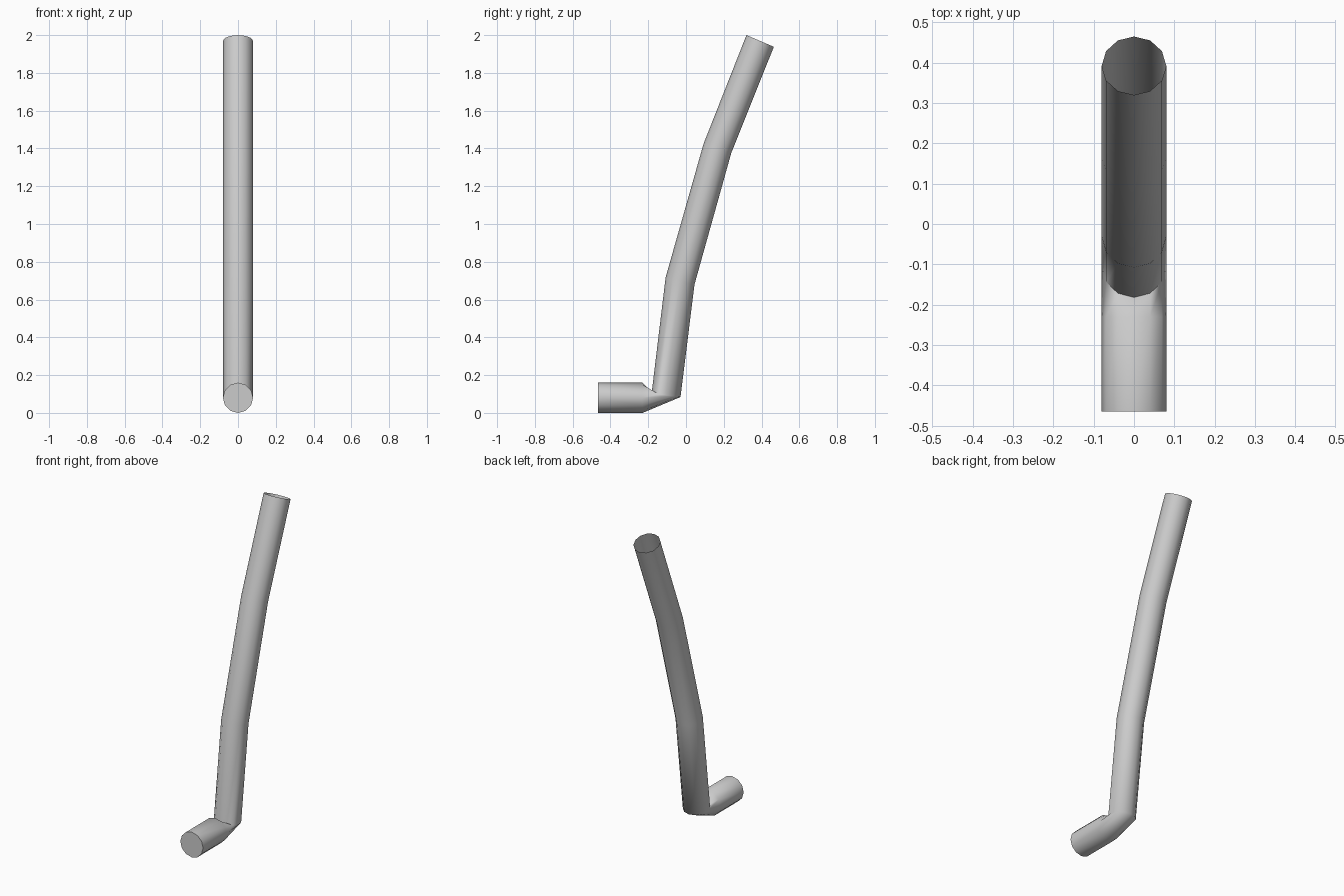
import bpy, bmesh
from math import sin, cos, pi, radians
from mathutils import Vector

if "Cube" in bpy.data.objects:
    bpy.data.objects.remove(bpy.data.objects["Cube"], do_unlink=True)

SIDES = 12
RADIUS = 0.08

grey = bpy.data.materials.new("light grey")
grey.use_nodes = True
colour = (0.6, 0.6, 0.6, 1)
grey.diffuse_color = colour
grey.node_tree.nodes["Principled BSDF"].inputs["Base Color"].default_value = colour

# Each ring: its upper/front point, then its lower/back point, as (y, z)
rings = [
    ((-0.465, 0.16), (-0.465, 0.0)),
    ((-0.23, 0.16), (-0.23, 0.0)),
    ((-0.182, 0.104), (-0.029, 0.084)),
    ((-0.108, 0.717), (0.045, 0.68)),
    ((0.093, 1.425), (0.24, 1.377)),
    ((0.32, 2.0), (0.465, 1.938)),
]


def add_ring(bm, front, back):
    a, b = Vector((0, *front)), Vector((0, *back))
    centre, arm = (a + b) / 2, (a - b) / 2
    angles = [2 * pi * i / SIDES for i in range(SIDES)]
    return [bm.verts.new(centre + arm * cos(t) + Vector((RADIUS * sin(t), 0, 0)))
            for t in angles]


# Bent pipe: closed at the front of the foot, open at the top
bm = bmesh.new()
loops = [add_ring(bm, *r) for r in rings]
for low, high in zip(loops, loops[1:]):
    for i in range(SIDES):
        j = (i + 1) % SIDES
        bm.faces.new((low[i], low[j], high[j], high[i]))
bm.faces.new(loops[0][::-1])
bmesh.ops.recalc_face_normals(bm, faces=bm.faces)
mesh = bpy.data.meshes.new("bent_pipe")
bm.to_mesh(mesh)
bm.free()
mesh.materials.append(grey)
pipe = bpy.data.objects.new("bent_pipe", mesh)
bpy.context.collection.objects.link(pipe)

# Smooth walls with a crisp end cap
bpy.ops.object.select_all(action="DESELECT")
pipe.select_set(True)
bpy.context.view_layer.objects.active = pipe
bpy.ops.object.shade_smooth_by_angle(angle=radians(65))
